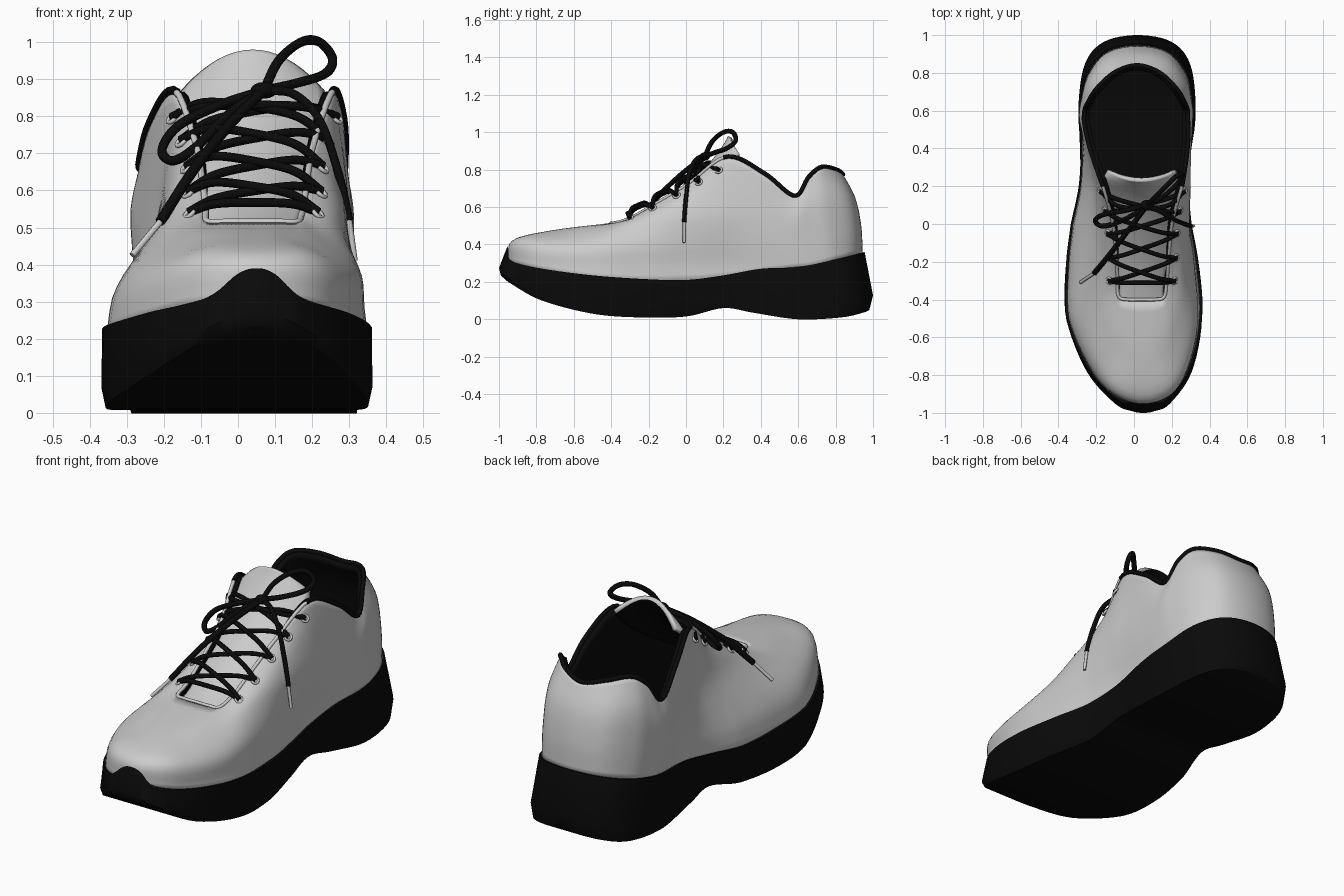
import bpy, bmesh
from math import pi
from mathutils import Vector as V

if "Cube" in bpy.data.objects:
    bpy.data.objects.remove(bpy.data.objects["Cube"])

black = bpy.data.materials.new("black")
black.diffuse_color = (0.003, 0.003, 0.003, 1)
black.use_nodes = True
black.node_tree.nodes["Principled BSDF"].inputs["Base Color"].default_value = black.diffuse_color
grey = bpy.data.materials.new("grey")
grey.diffuse_color = (0.8, 0.8, 0.8, 1)
grey.use_nodes = True
grey.node_tree.nodes["Principled BSDF"].inputs["Base Color"].default_value = grey.diffuse_color


def cr(p, t, closed=False):
    """Catmull-Rom point at parameter t (one unit per control point)."""
    n = len(p)
    i = int(t // 1) if closed else min(int(t), n - 2)
    f = t - i
    if closed:
        a, b, c, d = (p[(i + k) % n] for k in (-1, 0, 1, 2))
    else:
        b, c = p[i], p[i + 1]
        a = p[i - 1] if i > 0 else 2 * b - c
        d = p[i + 2] if i + 2 < n else 2 * c - b
    return b + 0.5 * f * (c - a + f * (2 * a - 5 * b + 4 * c - d + f * (3 * (b - c) + d - a)))


def lin(table, y):
    for (a, p), (b, q) in zip(table, table[1:]):
        if y <= b:
            return p + (q - p) * max(0, (y - a) / (b - a))
    return table[-1][1]


def shift(p):
    """The shoe is built symmetric, then leaned slightly like a real last."""
    low = lin([(-1, .05), (-.5, 0), (0, -.015), (.5, .015), (1, .02)], p.y)
    high = lin([(-1, .06), (-.3, .045), (.2, .045), (.55, .01), (1, .02)], p.y)
    return V((p.x + lin([(.3, low), (.55, high)], p.z), p.y, p.z))


def full(half):
    """Mirror a toe-to-heel half outline into a closed ring."""
    h = [V(p) for p in half]
    return h + [V((-p.x, p.y, p.z)) for p in reversed(h[1:-1])]


def grid_object(name, rows, mats, closed=True, thick=0, angle=40):
    bm = bmesh.new()
    g = [[bm.verts.new(p) for p in r] for r in rows]
    n = len(g[0])
    for a, b in zip(g, g[1:]):
        for c in range(n if closed else n - 1):
            d = (c + 1) % n
            bm.faces.new((a[c], a[d], b[d], b[c]))
    bmesh.ops.remove_doubles(bm, verts=bm.verts, dist=1e-5)
    me = bpy.data.meshes.new(name)
    bm.to_mesh(me)
    bm.free()
    for m in mats:
        me.materials.append(m)
    me.shade_smooth()
    me.set_sharp_from_angle(angle=angle * pi / 180)
    ob = bpy.data.objects.new(name, me)
    bpy.context.collection.objects.link(ob)
    if thick:
        s = ob.modifiers.new("thickness", 'SOLIDIFY')
        s.thickness, s.offset, s.material_offset = thick, -1, 1
    return ob


def tube(name, pts, r, mat, steps=8, smooth=True):
    pts = [V(p) for p in pts]
    if smooth:
        pts = [cr(pts, i / steps) for i in range((len(pts) - 1) * steps + 1)]
    cu = bpy.data.curves.new(name, 'CURVE')
    cu.dimensions = '3D'
    cu.bevel_depth, cu.bevel_resolution, cu.use_fill_caps = r, 2, True
    s = cu.splines.new('POLY')
    s.points.add(len(pts) - 1)
    for q, p in zip(s.points, pts):
        q.co = (*p, 1)
    cu.materials.append(mat)
    ob = bpy.data.objects.new(name, cu)
    bpy.context.collection.objects.link(ob)
    return ob


# Upper: four rings (sole line, lower wall, upper wall, top edge), toe to heel
base = [(0, -.95, .30), (.15, -.905, .29), (.262, -.76, .26), (.348, -.5, .22), (.34, -.22, .20),
        (.31, 0, .20), (.28, .2, .21), (.28, .42, .25), (.287, .58, .27), (.285, .68, .28),
        (.255, .8, .31), (.16, .91, .34), (0, .945, .345)]
lower = [(0, -.93, .42), (.145, -.88, .42), (.245, -.74, .39), (.318, -.5, .37), (.31, -.22, .38),
         (.285, 0, .40), (.27, .2, .43), (.285, .41, .42), (.297, .57, .42), (.29, .67, .44),
         (.262, .78, .48), (.165, .9, .50), (0, .937, .50)]
wall = [(0, -.72, .475), (.07, -.70, .475), (.15, -.62, .47), (.22, -.43, .475), (.23, -.22, .53),
        (.225, 0, .62), (.24, .19, .68), (.275, .4, .60), (.30, .57, .55), (.287, .66, .61),
        (.255, .755, .66), (.16, .868, .66), (0, .905, .65)]
top = [(0, -.40, .515), (.07, -.40, .515), (.12, -.385, .515), (.13, -.3, .54), (.14, -.16, .62),
       (.16, .02, .73), (.215, .22, .87), (.262, .42, .78), (.275, .58, .66), (.25, .655, .76),
       (.205, .725, .815), (.115, .805, .80), (0, .84, .775)]
rings = [full(r) for r in (base, lower, wall, top)]


def surf(u, v):
    return shift(cr([cr(r, u, True) for r in rings], v * 3))


N = 24 * 6
upper = grid_object("upper", [[surf(c / 6, v / 15) for c in range(N)] for v in range(16)],
                    [grey, black], thick=.03, angle=60)
upper.modifiers["thickness"].material_offset_rim = 1

# Black collar binding and grey throat edge
tube("collar_trim", [surf(5.9 + i * 12.2 / 90, 1) for i in range(91)], .012, black, smooth=False)
tube("throat_edge", [surf(-6 + i / 5, 1) for i in range(61)], .009, grey, smooth=False)

# Sole with toe bumper, arch and raised heel
sole_top = [(0, -.955, .39), (.05, -.95, .375), (.13, -.93, .31), (.272, -.765, .27),
            (.358, -.5, .235), (.352, -.22, .215), (.32, 0, .21), (.29, .2, .235), (.29, .4, .27),
            (.297, .6, .28), (.265, .8, .32), (.165, .918, .35), (0, .955, .36)]
sole_bottom = [(0, -.99, .235), (.06, -.98, .225), (.145, -.935, .19), (.27, -.77, .10),
               (.347, -.5, .03), (.345, -.25, .01), (.30, 0, .015), (.27, .2, .06),
               (.285, .36, .035), (.305, .6, 0), (.275, .83, .01), (.18, .945, .035),
               (0, .98, .05)]


def dense(half):
    r = full(half)
    return [cr(r, c / 6, True) for c in range(N)]


st, sb = dense(sole_top), dense(sole_bottom)
middle = []
for a, b in zip(st, sb):
    m = a.lerp(b, .75)
    middle.append(V((m.x * 1.025, m.y * (1.027 if m.y > 0 else 1.019), m.z)))
flat = lambda r: [V((0, p.y, p.z)) for p in r]
grid_object("sole", [[shift(p) for p in r] for r in (flat(sb), sb, middle, st, flat(st))], [black])

# Tongue: arched strip under the laces, curling back at the top
path = [V(p) for p in ((0, -.43, .49), (0, -.3, .54), (0, -.16, .615), (0, 0, .725),
                       (0, .12, .83), (0, .2, .935), (0, .225, .98))]
widths = [V((w, 0, 0)) for w in (.115, .12, .145, .165, .19, .2, .18)]
rows = []
for i in range(25):
    t = i / 4
    p, w = cr(path, t), cr(widths, t).x
    k = t / 6
    rows.append([V((.04 + s / 8 * w, p.y + (s / 8) ** 2 * .06 * k * k,
                    p.z - (s / 8) ** 2 * (.02 + .075 * k))) for s in range(-8, 9)])
grid_object("tongue", rows, [grey, black], closed=False, thick=.022, angle=60)

# Eyelets, five on each side
pairs = []
for u in (3.35, 4.05, 4.7, 5.3, 5.85):
    pair = []
    for side in (1, -1):
        p = surf(u if side > 0 else 24 - u, .87)
        n = V((.65 * side, -.35, .65)).normalized()
        bpy.ops.mesh.primitive_torus_add(location=p + n * .004, major_radius=.017, minor_radius=.006,
                                         major_segments=16, minor_segments=6,
                                         rotation=n.to_track_quat('Z', 'Y').to_euler())
        ob = bpy.context.object
        ob.name = "eyelet"
        ob.data.shade_smooth()
        ob.data.materials.append(grey)
        pair.append(p + n * .008)
    pairs.append(pair)


def strap(a, b, lift, out=V((0, -.4, 1))):
    q = [a.lerp(b, k) + out * h for k, h in
         ((0, 0), (.2, lift * .85), (.5, lift), (.8, lift * .85), (1, 0))]
    tube("lace", q, .012, black)


# Laces: bars at the ends and crosses between
strap(*pairs[0], .026)
strap(*pairs[-1], .09, V((0, -1, .35)))
for i, (lo, hi) in enumerate(zip(pairs, pairs[1:])):
    strap(lo[0], hi[1], .042 + .006 * i)
    strap(lo[1], hi[0], .03 + .006 * i)

# Bow: knot, two loops and two hanging ends with tips
bpy.ops.mesh.primitive_uv_sphere_add(segments=16, ring_count=8, radius=.028, location=(.07, .1, .87))
knot = bpy.context.object
knot.name = "knot"
knot.scale = (1.3, 1, .8)
knot.data.shade_smooth()
knot.data.materials.append(black)
tube("bow_loop_right", [(.07, .1, .87), (.11, .14, .95), (.17, .2, 1.0), (.22, .25, 1.0),
                        (.255, .265, .955), (.235, .22, .915), (.16, .15, .89), (.07, .1, .87)],
     .013, black)
tube("bow_loop_left", [(.07, .1, .87), (-.05, .07, .83), (-.16, .05, .775), (-.205, .02, .71),
                       (-.175, -.01, .68), (-.11, .0, .72), (-.02, .04, .81), (.07, .1, .87)],
     .013, black)
tube("lace_end_left", [(.07, .1, .87), (-.02, -.02, .78), (-.12, -.15, .655), (-.21, -.26, .515)],
     .014, black)
tube("lace_tip_left", [(-.21, -.26, .515), (-.285, -.31, .425)], .009, grey)
tube("lace_end_right", [(.07, .1, .87), (.15, .06, .86), (.22, .02, .79), (.27, 0, .65),
                        (.3, -.01, .52)], .012, black)
tube("lace_tip_right", [(.3, -.01, .52), (.315, -.01, .41)], .008, grey)
